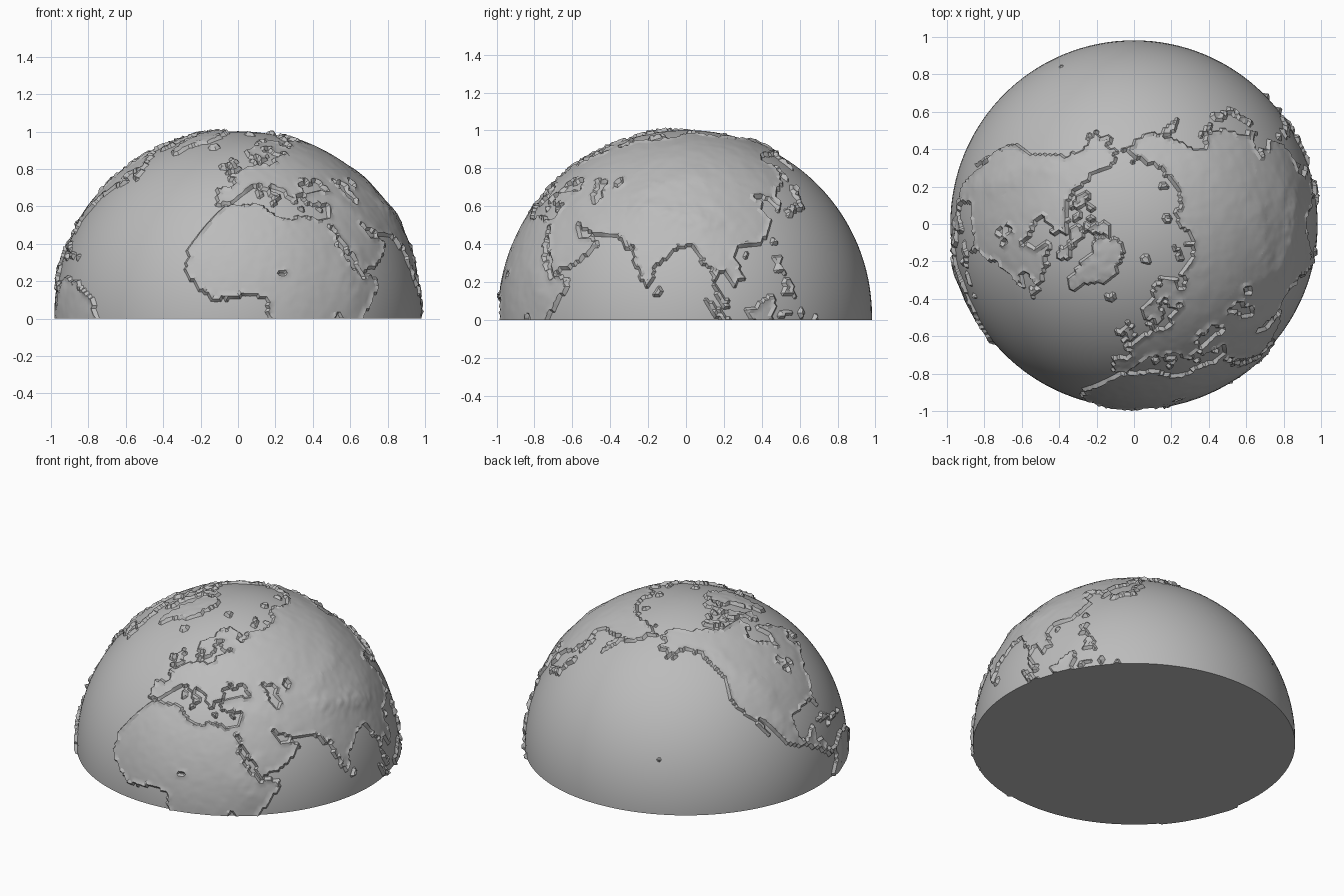
import bpy, bmesh, math, random
from mathutils import Vector, noise

random.seed(4)
cube = bpy.data.objects.get("Cube")
if cube:
    bpy.data.objects.remove(cube)

OCEAN = 0.982          # ocean radius
LAND = 0.993           # radius of flat land
LIFT = Vector((0, 0, 0.02))

grey = bpy.data.materials.new("stone_grey")
grey.use_nodes = True
grey.diffuse_color = (0.5, 0.5, 0.5, 1)
grey.node_tree.nodes["Principled BSDF"].inputs["Base Color"].default_value = grey.diffuse_color

shores, seas = {}, []


def shore(name, *points):
    """Remember a landmass as a longitude and latitude outline."""
    shores.setdefault(name, []).append(points)


def disc(lon, lat, size):
    """Small round outline, for islands and lakes."""
    wide = size / math.cos(math.radians(lat))
    return [(lon + wide * math.cos(k), lat + size * math.sin(k)) for k in range(6)]


def inside(outline, lon, lat):
    """Even-odd test, also trying the longitude one turn further east."""
    for x in (lon, lon + 360):
        hit = False
        for (ax, ay), (bx, by) in zip(outline, outline[1:] + outline[:1]):
            if (ay > lat) != (by > lat) and x < ax + (lat - ay) * (bx - ax) / (by - ay):
                hit = not hit
        if hit:
            return True
    return False


def direction(lon, lat):
    lon, lat = math.radians(lon), math.radians(lat)
    return Vector((math.cos(lat) * math.sin(lon), -math.cos(lat) * math.cos(lon), math.sin(lat)))


# Africa
shore("africa", (-6, 36), (3, 37), (10, 37), (11, 34), (15, 32), (20, 31), (22, 33), (30, 31),
      (33, 31), (35, 27), (37, 21), (39, 15.5), (43, 12), (51, 12), (50, 9), (47, 4), (42, -2),
      (42, -5), (9, -5), (9.5, 3), (8, 4.5), (5, 6), (0, 5.5), (-8, 4.5), (-13, 8.5),
      (-17, 13), (-17, 21), (-13, 27), (-10, 30))
# Europe, with the northern peninsula
shore("europe", (50, 45), (50, 69), (44, 68.5), (44, 66), (38, 64), (33, 66), (41, 67), (28, 71),
      (19, 70), (13, 66), (6, 63), (5, 60), (7, 58), (11, 59), (13, 55.5), (16, 56.5), (19, 60),
      (17, 61), (21, 64), (25, 65.5), (22, 63), (22, 60.5), (30, 60), (24, 59), (21, 57), (19, 54.5),
      (11, 54), (10.5, 57.5), (8, 57), (9, 54), (5, 53), (2, 51), (-5, 48.5), (-1, 46),
      (-2, 43.5), (-9, 43), (-9, 37), (-6, 36.5), (-2, 37), (0, 39), (3, 42), (7, 43.5),
      (10, 44), (12, 42), (16, 38), (18, 40), (14, 42.5), (13, 45), (15, 44), (19, 42), (20, 39),
      (23, 36.5), (24, 40), (29, 41), (28, 44), (31, 46.5), (33, 44.5), (39, 47), (38, 44.5), (42, 41))
# Western Asia and the desert peninsula
shore("western_asia", (38, 45), (42, 41.5), (35, 42), (29, 41), (26, 39), (28, 36.5), (36, 36.5),
      (35, 32), (33, 31), (35, 28), (39, 21), (43, 13), (45, 13), (52, 16), (59.5, 22.5), (56, 26),
      (54, 24), (51.5, 24.5), (48, 30), (51, 28), (57, 26), (67, 25), (67, 50), (44, 50))
# Northern Asia
shore("northern_asia", (48, 46), (48, 68.5), (60, 69), (68, 69), (67, 72), (72, 73), (74, 70),
      (81, 73), (87, 75), (104, 77.5), (113, 74), (128, 72), (140, 72.5), (160, 70), (170, 70),
      (180, 69), (190, 66), (180, 64.5), (178, 62.5), (170, 60), (163, 59), (162, 56), (157, 51),
      (156, 57), (163, 61.5), (155, 59.5), (142, 59), (135, 54.5), (141, 53), (140, 48), (135, 43.5))
# Southern and eastern Asia
shore("southern_asia", (60, 47), (140, 48), (135, 43.5), (130, 42), (128, 39.5), (129.5, 36),
      (126.5, 34.5), (125, 38), (121, 39.5), (118, 39), (122, 37), (119, 35), (122, 31), (120, 27),
      (115, 22.5), (108, 21.5), (106, 19), (109, 12), (105, 9), (102, 13), (100, 13.5),
      (99.5, 10), (103, 4), (104, 1.5), (101, 3), (98.5, 8), (98, 15), (95, 16), (94, 19),
      (91, 22.5), (87, 21), (80, 15), (80, 11), (77.5, 8), (73, 17), (72.5, 21), (70, 21), (67, 25), (60, 26))
# North America, upper and lower halves
shore("upper_north_america", (-168, 66), (-162, 67), (-166, 68.5), (-156, 71), (-141, 69.5),
      (-128, 70), (-115, 68), (-95, 68), (-94, 72), (-90, 69), (-82, 69), (-82, 67), (-87, 64),
      (-94, 60.5), (-93, 58.5), (-82, 55), (-80, 51.5), (-79, 54.5), (-77, 57), (-78, 62), (-73, 62),
      (-70, 59), (-65, 59.5), (-60, 55), (-56, 52), (-66, 50), (-65, 47.5), (-60, 46.5), (-66, 44),
      (-124, 44), (-124, 48), (-130, 54), (-136, 59), (-146, 60.5), (-152, 59.5), (-162, 55),
      (-157, 58.5), (-165, 61), (-161, 64.5))
shore("lower_north_america", (-66, 45), (-70, 43), (-70, 41.5), (-74, 40), (-76, 36), (-81, 31.5),
      (-80, 26), (-82, 28), (-84, 30), (-90, 29.5), (-97, 27.5), (-97, 20), (-94, 18), (-91, 19),
      (-90, 21), (-87, 21), (-88, 16), (-83.5, 15), (-83, 10), (-77, 9), (-80, 7), (-85, 10.5),
      (-94, 16), (-105, 20), (-106, 23), (-113, 31), (-110, 23), (-115, 30), (-121, 35),
      (-124, 40), (-124, 45))
shore("south_america", (-77, 9), (-72, 12), (-62, 10.5), (-52, 5), (-50, 0), (-48, -5), (-80, -5), (-80, 1), (-77, 4))
# Arctic islands
shore("greenland", (-73, 78), (-60, 82), (-32, 83.5), (-18, 80), (-20, 74), (-25, 70), (-40, 65),
      (-43, 60), (-50, 62), (-54, 69), (-58, 75))
shore("arctic_islands", (-89, 73.5), (-77, 73.5), (-62, 66.5), (-66, 62.5), (-72, 64.5), (-73, 68), (-85, 70))
shore("arctic_islands", (-117, 70), (-103, 69), (-106, 73), (-124, 74), (-125, 72))
shore("arctic_islands", (-90, 76.5), (-79, 76.5), (-64, 82), (-80, 83), (-94, 81))
shore("arctic_islands", (52, 71), (57, 70.5), (60, 75), (68, 77), (57, 75.5))
# Atlantic islands
shore("atlantic_islands", (-24, 65.5), (-18, 63.5), (-14, 65), (-16, 66.5))
shore("atlantic_islands", (-5.5, 50), (1, 51), (1, 53), (-2, 57.5), (-5, 58.5), (-5, 54.5), (-3, 53))
shore("atlantic_islands", (-10, 52), (-6, 52.5), (-6, 55), (-9, 54))
shore("atlantic_islands", (-59, 48), (-53, 47), (-56, 51.5))
shore("atlantic_islands", (-85, 22), (-80, 23.5), (-74, 20.5), (-77.5, 20))
shore("atlantic_islands", (-74, 20), (-68.5, 19), (-69, 18), (-74, 18))
# Pacific islands
shore("pacific_islands", (130, 32), (136, 34), (140.5, 35), (142, 40), (145.5, 43.5), (142, 45.5), (140, 42), (139, 38), (131, 34.5))
shore("pacific_islands", (142, 46), (144, 49), (143, 54), (141.5, 52))
shore("pacific_islands", (95, 5.5), (99, 4), (104, -1), (104, -5), (98, 1))
shore("pacific_islands", (109, 2), (113, 3.5), (117, 7), (119, 5), (117, -4), (110, -4))
shore("pacific_islands", (120, 18.5), (122.5, 18.5), (122, 15), (124.5, 12.5), (120, 14))
shore("pacific_islands", (122, 7), (126, 6), (126, 10), (125, 12), (122, 11))
shore("pacific_islands", (119, -4), (120, 1.5), (125, 2), (125, 0.5), (121, 0), (122, -4))

for spot in ((81, 7.5, 1.4), (121, 23.7, 1.2), (110, 19, 1.1), (9, 41, 1.2), (14, 37.5, 1), (25, 35, 0.8),
             (33, 35, 0.8), (-77, 18, 0.8), (-66, 18, 0.8), (-155.5, 19.7, 0.8), (-160, 22, 0.5),
             (18, 78.5, 1.8), (142, 75, 1.4), (98, 79.5, 1.5), (180, 71, 0.8), (128, 1, 1.2), (134, -1, 1.5),
             (-85, 75, 1.5), (-97, 76, 1.5), (-110, 75.5, 1.4), (-98, 72, 1.4), (-84, 64.5, 1.4), (-153, 57.5, 1)):
    shore("small_islands", *disc(*spot))

# Inland seas and lakes cut out of the land
seas.append([(50, 37), (54, 37), (53, 41), (53, 46), (48, 46), (50, 41)])
seas.extend(disc(*spot) for spot in ((14, 13, 0.7), (-87, 44, 1.1), (-82, 45, 1), (-87, 47.7, 1), (60, 45, 1.1), (33, -1, 1.2)))

# Mountain chains: start, end, width, height
chains = [(direction(*a), direction(*b), w, h) for a, b, w, h in (
    ((73, 35), (97, 29), 0.05, 0.009), ((78, 34), (100, 34), 0.13, 0.008), ((70, 40), (95, 48), 0.06, 0.006),
    ((-125, 56), (-105, 38), 0.07, 0.008), ((-104, 28), (-98, 18), 0.06, 0.007), ((45, 36), (56, 28), 0.05, 0.006),
    ((36, 12), (39, 7), 0.08, 0.007), ((-76, 1), (-72, 8), 0.05, 0.009), ((-40, 66), (-40, 78), 0.15, 0.008),
    ((100, 50), (130, 60), 0.1, 0.004), ((43, 20), (44, 14), 0.04, 0.005))]


def relief(p):
    """Land height above the coast plain."""
    high = 0.0015 * noise.noise(p * 18) + 0.001 * noise.noise(p * 40)
    for a, b, w, h in chains:
        t = max(0, min(1, (p - a).dot(b - a) / (b - a).length_squared))
        bump = h * math.exp(-((p - a.lerp(b, t)).length / w) ** 2)
        high += bump * (1 + 0.35 * noise.noise(p * 30))
    return high


def finish(bm, name, angle):
    """Turn a bmesh into a shaded object."""
    mesh = bpy.data.meshes.new(name)
    bm.to_mesh(mesh)
    bm.free()
    mesh.materials.append(grey)
    obj = bpy.data.objects.new(name, mesh)
    bpy.context.collection.objects.link(obj)
    bpy.ops.object.select_all(action="DESELECT")
    obj.select_set(True)
    bpy.context.view_layer.objects.active = obj
    bpy.ops.object.shade_smooth_by_angle(angle=math.radians(angle))


def cut_base(bm):
    """Slice flat at the ground and return the cut edges."""
    cut = bmesh.ops.bisect_plane(bm, geom=bm.verts[:] + bm.edges[:] + bm.faces[:], dist=1e-6,
                                 plane_co=(0, 0, 0), plane_no=(0, 0, -1), clear_outer=True)
    return [e for e in cut["geom_cut"] if isinstance(e, bmesh.types.BMEdge)]


# Ocean dome with a flat base
bm = bmesh.new()
bmesh.ops.create_uvsphere(bm, u_segments=128, v_segments=64, radius=OCEAN)
bmesh.ops.translate(bm, verts=bm.verts, vec=LIFT)
bmesh.ops.contextual_create(bm, geom=cut_base(bm))
finish(bm, "ocean_dome", 30)

# Shared triangle net: decide which landmass owns each point
net = bmesh.new()
bmesh.ops.create_icosphere(net, subdivisions=7, radius=1)
bmesh.ops.delete(net, geom=[v for v in net.verts if v.co.z < -0.06], context="VERTS")
owner = {}
for v in net.verts:
    p = v.co + 0.012 * noise.noise_vector(v.co * 25)
    lon, lat = math.degrees(math.atan2(p.x, -p.y)), math.degrees(math.asin(min(1, p.z / p.length)))
    if not any(inside(s, lon, lat) for s in seas):
        owner[v] = next((n for n, group in shores.items() if any(inside(list(o), lon, lat) for o in group)), None)

# Raise the land, with a broken rim along the coast
place = {}
for v in net.verts:
    if owner.get(v):
        coast = any(not owner.get(e.other_vert(v)) for e in v.link_edges)
        rim = random.uniform(0, 0.012) if coast else relief(v.co)
        place[v] = v.co * (LAND + rim)
    else:
        place[v] = v.co * (OCEAN - 0.004)
    place[v] = place[v] + LIFT

# One raised plate for each landmass
for name in shores:
    bm, made = bmesh.new(), {}
    for f in net.faces:
        if next((owner[v] for v in f.verts if owner.get(v)), None) == name:
            bm.faces.new([made.get(v) or made.setdefault(v, bm.verts.new(place[v])) for v in f.verts])
    ledge = bmesh.ops.extrude_edge_only(bm, edges=cut_base(bm))["geom"]
    for v in ledge:
        if isinstance(v, bmesh.types.BMVert):
            v.co *= 0.97
    finish(bm, name, 25)
net.free()
